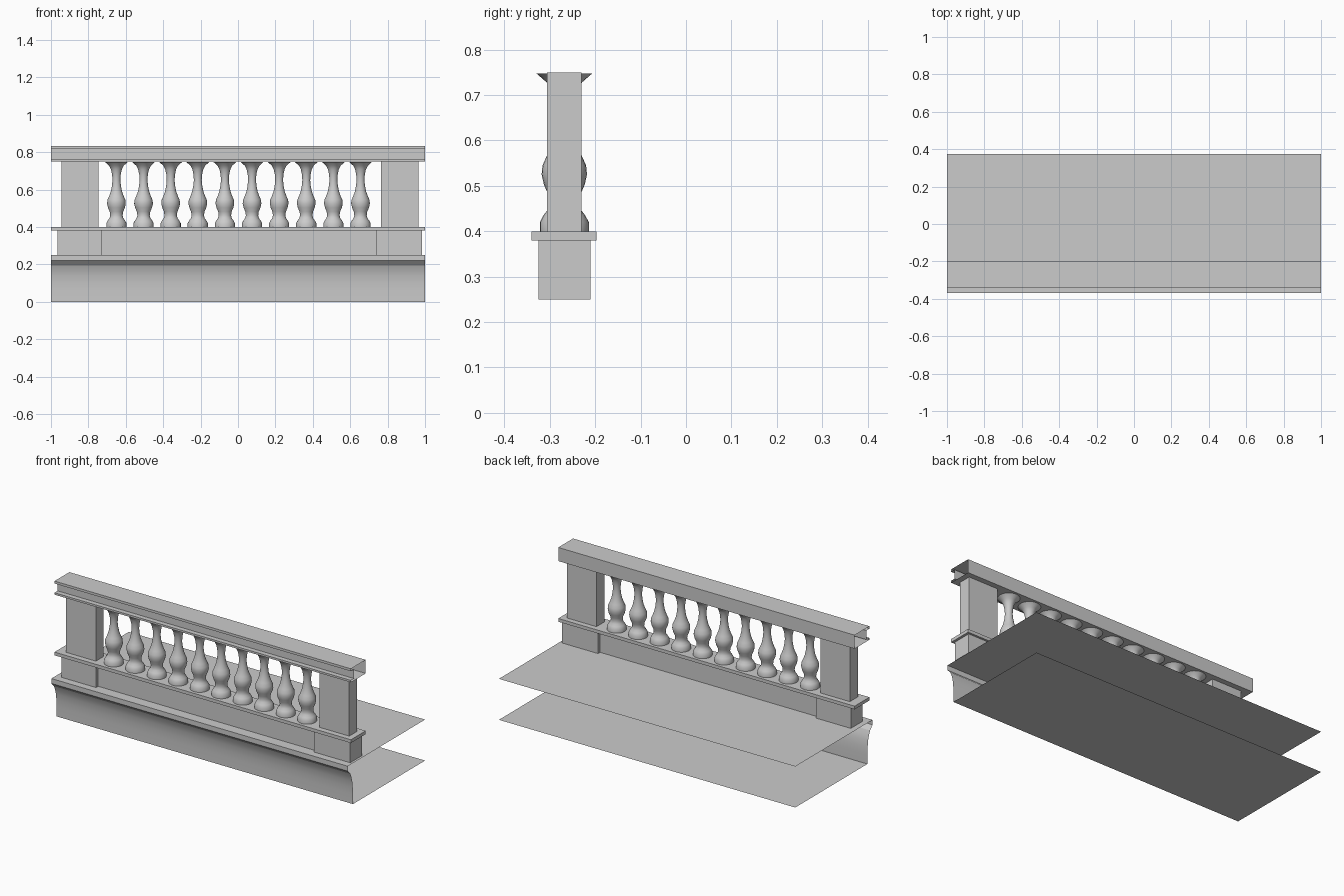
import bpy
import bmesh
import math

cube = bpy.data.objects.get("Cube")
if cube:
    bpy.data.objects.remove(cube, do_unlink=True)

stone = bpy.data.materials.new("grey stone")
stone.use_nodes = True
GREY = (0.6, 0.6, 0.6, 1.0)
stone.diffuse_color = GREY
stone.node_tree.nodes["Principled BSDF"].inputs["Base Color"].default_value = GREY

AXIS_Y = -0.268  # centre line of the balustrade


def finish(name, bm, smooth_angle=None):
    mesh = bpy.data.meshes.new(name)
    bm.to_mesh(mesh)
    bm.free()
    mesh.materials.append(stone)
    obj = bpy.data.objects.new(name, mesh)
    bpy.context.collection.objects.link(obj)
    if smooth_angle:
        bpy.ops.object.select_all(action="DESELECT")
        obj.select_set(True)
        bpy.context.view_layer.objects.active = obj
        bpy.ops.object.shade_smooth_by_angle(angle=math.radians(smooth_angle))
    return obj


def box(name, x, y, z):
    bm = bmesh.new()
    bmesh.ops.create_cube(bm, size=1)
    for v in bm.verts:
        v.co = [lo + (c + 0.5) * (hi - lo) for c, (lo, hi) in zip(v.co, (x, y, z))]
    return finish(name, bm)


def moulding(name, profile, closed=False, smooth_angle=None):
    """Sweep a (y, z) profile along x, leaving the ends open."""
    bm = bmesh.new()
    left = [bm.verts.new((-1, y, z)) for y, z in profile]
    right = [bm.verts.new((1, y, z)) for y, z in profile]
    n = len(profile)
    for i in range(n if closed else n - 1):
        j = (i + 1) % n
        bm.faces.new((left[i], left[j], right[j], right[i]))
    return finish(name, bm, smooth_angle)


# Floor slabs joined by the curved cornice
moulding("base_cornice", [
    (0.375, 0.25), (-0.37, 0.25), (-0.37, 0.22), (-0.346, 0.195),
    (-0.335, 0.17), (-0.327, 0.14), (-0.322, 0.10), (-0.32, 0.06),
    (-0.32, 0), (0.375, 0)], smooth_angle=15)

# Plinth, pedestals and ledge
box("plinth_panel", (-0.73, 0.74), (-0.305, -0.23), (0.25, 0.38))
for side, x0, x1 in (("right", -0.965, -0.73), ("left", 0.74, 0.985)):
    box(side + "_pedestal", (x0, x1), (-0.325, -0.21), (0.25, 0.38))
box("ledge", (-1, 1), (-0.34, -0.197), (0.38, 0.40))

# End posts
for side, x0 in (("right", -0.945), ("left", 0.765)):
    box(side + "_post", (x0, x0 + 0.2), (-0.306, -0.23), (0.40, 0.75))

# Handrail with a recessed front band
moulding("handrail", [
    (-0.197, 0.75), (-0.197, 0.833), (-0.34, 0.833), (-0.34, 0.818),
    (-0.31, 0.818), (-0.31, 0.762), (-0.34, 0.762), (-0.34, 0.75)], closed=True)

# Turned balusters
TURNING = [(0.054, 0.40), (0.054, 0.42), (0.046, 0.435), (0.037, 0.447),
           (0.033, 0.462), (0.036, 0.482), (0.045, 0.503), (0.050, 0.525),
           (0.048, 0.545), (0.039, 0.565), (0.030, 0.59), (0.024, 0.62),
           (0.021, 0.65), (0.023, 0.68), (0.029, 0.708), (0.039, 0.728),
           (0.062, 0.748)]
SIDES = 24


def baluster(name, x):
    bm = bmesh.new()
    rings = [[bm.verts.new((x + r * math.cos(a), AXIS_Y + r * math.sin(a), z))
              for a in (math.tau * k / SIDES for k in range(SIDES))]
             for r, z in TURNING]
    for low, high in zip(rings, rings[1:]):
        for k in range(SIDES):
            j = (k + 1) % SIDES
            bm.faces.new((low[k], low[j], high[j], high[k]))
    return finish(name, bm, 60)


for i in range(10):
    baluster(f"baluster_{i + 1}", -0.65 + i * 0.145)
